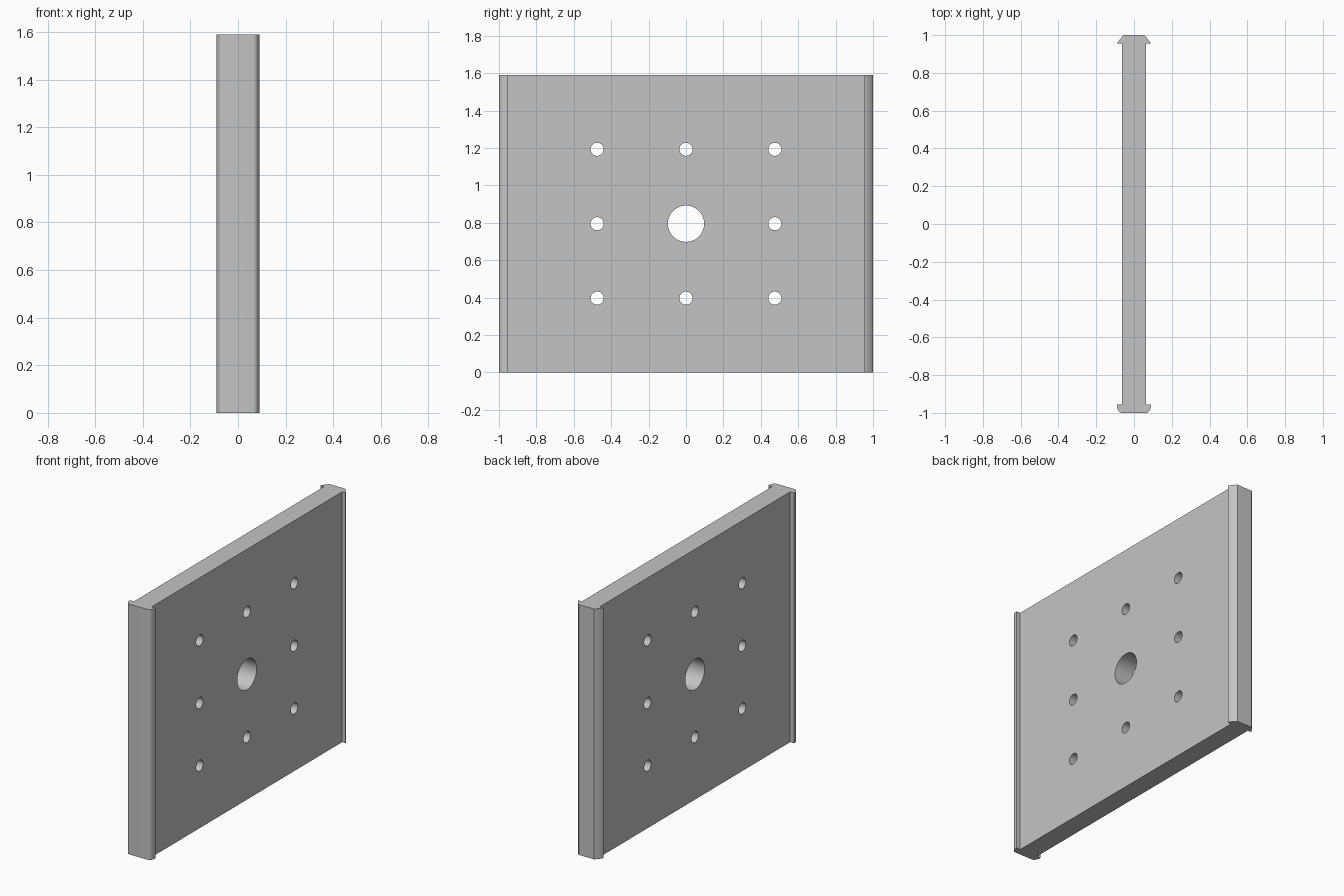
import bpy
import bmesh
import math
from mathutils import Matrix

if "Cube" in bpy.data.objects:
    bpy.data.objects.remove(bpy.data.objects["Cube"], do_unlink=True)

HEIGHT = 1.59
MID = HEIGHT / 2

# Single plain grey
grey = bpy.data.materials.new("plain_grey")
grey.use_nodes = True
colour = (0.55, 0.55, 0.55, 1)
grey.diffuse_color = colour
grey.node_tree.nodes["Principled BSDF"].inputs["Base Color"].default_value = colour


def to_object(bm, name):
    bmesh.ops.recalc_face_normals(bm, faces=bm.faces)
    mesh = bpy.data.meshes.new(name)
    bm.to_mesh(mesh)
    bm.free()
    obj = bpy.data.objects.new(name, mesh)
    bpy.context.collection.objects.link(obj)
    mesh.materials.append(grey)
    return obj


def quarter_arc(x0, y0, rx, ry, steps=8):
    """Points of a quarter ellipse, from its side to its end."""
    angles = [i * math.pi / 2 / steps for i in range(steps + 1)]
    return [(x0 + rx * math.cos(a), y0 + ry * math.sin(a)) for a in angles]


# Half outline from front to back: rounded front lip, web, bevelled back lip
front = [(x, -y) for x, y in reversed(quarter_arc(0.065, 0.96, 0.025, 0.04))]
front += [(0.09, -0.955), (0.063, -0.955)]
back = [(0.063, 0.955), (0.088, 0.955), (0.086, 0.963), (0.06, 0.995), (0.053, 1)]
half = front + back
outline = half + [(-x, y) for x, y in reversed(half)]

# Plate with lips, extruded upward
bm = bmesh.new()
base = bm.faces.new([bm.verts.new((x, y, 0)) for x, y in outline])
top = bmesh.ops.extrude_face_region(bm, geom=[base])["geom"]
bmesh.ops.translate(bm, vec=(0, 0, HEIGHT),
                    verts=[v for v in top if isinstance(v, bmesh.types.BMVert)])
plate = to_object(bm, "lipped_plate")

# Cutters: a central bore ringed by eight bolt holes
bm = bmesh.new()
for row in (-1, 0, 1):
    for col in (-1, 0, 1):
        radius = 0.035 if row or col else 0.097
        place = Matrix.Translation((0, col * 0.475, MID + row * 0.398))
        bmesh.ops.create_cone(bm, cap_ends=True, segments=48, radius1=radius,
                              radius2=radius, depth=0.5,
                              matrix=place @ Matrix.Rotation(math.pi / 2, 4, "Y"))
cutter = to_object(bm, "hole_cutter")
cutter.hide_render = True

cut = plate.modifiers.new("holes", "BOOLEAN")
cut.object = cutter
cut.solver = "EXACT"
bpy.ops.object.select_all(action="DESELECT")
plate.select_set(True)
bpy.context.view_layer.objects.active = plate
bpy.ops.object.modifier_apply(modifier=cut.name)
bpy.data.objects.remove(cutter, do_unlink=True)

# Smooth the lips and bores, keeping hard edges
bpy.ops.object.shade_smooth_by_angle(angle=math.radians(30))
